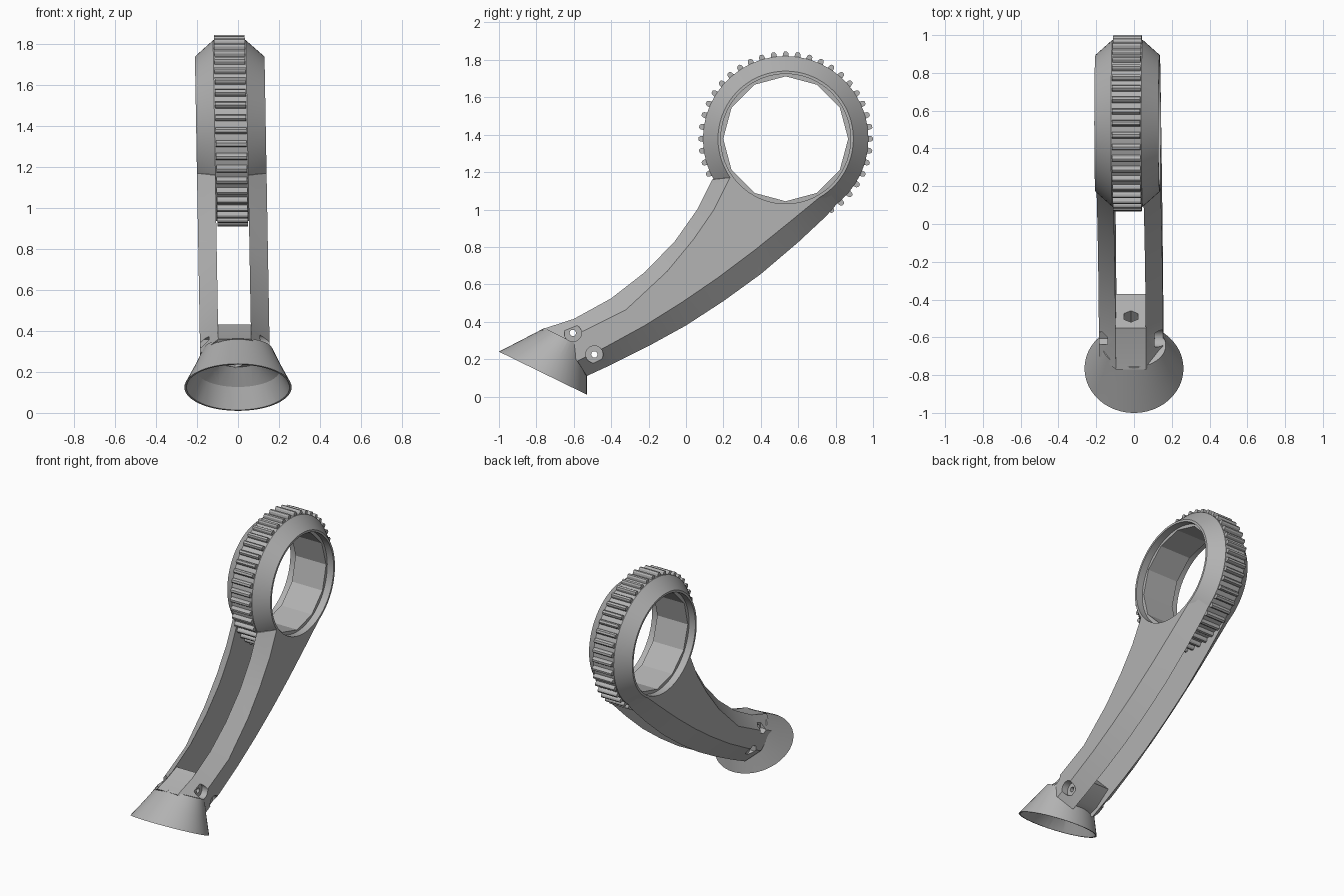
import bpy, bmesh
from math import cos, sin, pi, radians
from mathutils import Vector, Matrix

cube = bpy.data.objects.get("Cube")
if cube:
    bpy.data.objects.remove(cube, do_unlink=True)

GREY = (0.45, 0.45, 0.45, 1)
mat = bpy.data.materials.new("plain grey")
mat.use_nodes = True
mat.diffuse_color = GREY
mat.node_tree.nodes["Principled BSDF"].inputs["Base Color"].default_value = GREY

HUB = Vector((0, 0.533, 1.378))       # ring centre
FOOT = Vector((0, -0.765, 0.125))     # flare rim centre
SLOT, WIDE = 0.08, 0.17               # half widths of slot and body


def finish(name, bm, lean=True):
    """Turn a bmesh into an object, leaning it slightly sideways with height."""
    if lean:
        for v in bm.verts:
            v.co.x -= 0.01 + 0.0175 * v.co.z
    bmesh.ops.recalc_face_normals(bm, faces=bm.faces)
    me = bpy.data.meshes.new(name)
    bm.to_mesh(me)
    bm.free()
    me.materials.append(mat)
    ob = bpy.data.objects.new(name, me)
    bpy.context.collection.objects.link(ob)
    return ob


def loft(bm, rings, closed=False):
    """Skin a list of equal point loops, capped unless closed on itself."""
    rows = [[bm.verts.new(p) for p in r] for r in rings]
    pairs = list(zip(rows, rows[1:])) + ([(rows[-1], rows[0])] if closed else [])
    for a, b in pairs:
        for i in range(len(a)):
            j = (i + 1) % len(a)
            bm.faces.new((a[i], a[j], b[j], b[i]))
    if not closed:
        bm.faces.new(rows[0][::-1])
        bm.faces.new(rows[-1])


def hoop(name, profile, n):
    """Revolve a closed (x, radius) profile about the hub axis."""
    bm = bmesh.new()
    loft(bm, [[HUB + Vector((x, r * cos(2 * pi * i / n), r * sin(2 * pi * i / n)))
               for i in range(n)] for x, r in profile], closed=True)
    return finish(name, bm)


def rod(name, a, b, r, n=32):
    """Cylinder or prism between two points."""
    a, b = Vector(a), Vector(b)
    d = b - a
    bm = bmesh.new()
    m = Matrix.Translation((a + b) / 2) @ d.to_track_quat('Z', 'Y').to_matrix().to_4x4()
    bmesh.ops.create_cone(bm, cap_ends=True, segments=n, radius1=r, radius2=r,
                          depth=d.length, matrix=m)
    return finish(name, bm)


def flare(name, sections, n=48):
    """Tapered oval; sections are (height, shift, x radius, y radius)."""
    up = Vector((0, 0.44, 0.9)).normalized()
    side = Vector((0, 0.9, -0.44)).normalized()
    bm = bmesh.new()
    loft(bm, [[FOOT + up * h + side * (s + ry * cos(2 * pi * i / n))
               + Vector((rx * sin(2 * pi * i / n), 0, 0)) for i in range(n)]
              for h, s, rx, ry in sections])
    return finish(name, bm, lean=False)


def cut(ob, cutters):
    bpy.context.view_layer.objects.active = ob
    for c in cutters:
        m = ob.modifiers.new("cut", 'BOOLEAN')
        m.operation, m.solver, m.object = 'DIFFERENCE', 'EXACT', c
        bpy.ops.object.modifier_apply(modifier=m.name)


# Ring with sloped shoulders and a twelve-sided lining
half = [(SLOT, 0.442), (WIDE, 0.362), (WIDE, 0.347)]
ring = hoop("ring", half + [(-x, r) for x, r in reversed(half)], 72)
lining = hoop("ring_lining", [(0.12, 0.36), (0.12, 0.334), (-0.12, 0.334), (-0.12, 0.36)], 12)

# Grip teeth around the rim
bm = bmesh.new()
TEETH = 44
for k in range(TEETH):
    t = 2 * pi * k / TEETH + pi / 2
    out, along = Vector((0, cos(t), sin(t))), Vector((0, -sin(t), cos(t)))
    shape = [(0.43, -0.018), (0.458, -0.014), (0.467, -0.007),
             (0.467, 0.007), (0.458, 0.014), (0.43, 0.018)]
    loft(bm, [[HUB + out * r + along * w + Vector((x, 0, 0)) for r, w in shape]
              for x in (-0.075, 0.075)])
teeth = finish("grip_teeth", bm)

# Curved arm cheeks: wide outline by the slot, narrow outline on the outside
outer = [(0.14, 1.16), (0.06, 1.0), (-0.06, 0.83), (-0.22, 0.665), (-0.4, 0.525),
         (-0.6, 0.415), (-0.77, 0.36),
         (-0.53, 0.11), (-0.4, 0.17), (-0.2, 0.27), (0, 0.38), (0.2, 0.51),
         (0.4, 0.655), (0.6, 0.825), (0.75, 0.965), (0.85, 1.08), (0.5, 1.3)]
inner = [(0.235, 1.17), (0.15, 1.0), (0.04, 0.84), (-0.1, 0.67), (-0.32, 0.465),
         (-0.55, 0.35), (-0.7, 0.29),
         (-0.58, 0.19), (-0.43, 0.265), (-0.22, 0.38), (-0.02, 0.505), (0.17, 0.635),
         (0.37, 0.785), (0.55, 0.93), (0.69, 1.045), (0.79, 1.13), (0.5, 1.3)]
cheeks = []
for label, s in (("left", 1), ("right", -1)):
    bm = bmesh.new()
    loft(bm, [[(s * SLOT, y, z) for y, z in outer], [(s * WIDE, y, z) for y, z in inner]])
    cheeks.append(finish(label + "_arm_cheek", bm))

# Solid block joining the cheeks at the foot
side = [(-0.77, 0.36), (-0.66, 0.39), (-0.55, 0.432), (-0.37, 0.25), (-0.49, 0.16), (-0.62, 0.12)]
bm = bmesh.new()
loft(bm, [[(x, y, z) for y, z in side] for x in (-SLOT - 0.001, SLOT + 0.001)])
block = finish("foot_block", bm)

# Flared foot
foot = flare("flared_foot", [(0, 0, 0.262, 0.262), (0.11, 0.014, 0.213, 0.194),
                             (0.22, 0.028, 0.168, 0.127)])

# Cutters: ring bore, foot hollow, long bolt bore and two cross screws
bore = rod("bore_cutter", HUB - Vector((0.4, 0, 0)), HUB + Vector((0.4, 0, 0)), 0.35, 72)
hollow = flare("hollow_cutter", [(-0.02, 0, 0.262, 0.262), (0, 0, 0.252, 0.252),
                                 (0.1, 0.013, 0.204, 0.188), (0.17, 0.022, 0.11, 0.1)])
bolt = rod("bolt_cutter", (0, -0.72, 0.14), (0, -0.4, 0.46), 0.043, 6)
screws = []
for y, z in ((-0.605, 0.34), (-0.49, 0.225)):
    screws += [rod("screw_cutter", (-0.4, y, z), (0.4, y, z), 0.017, 12),
               rod("head_cutter", (0.125, y, z), (0.4, y, z), 0.046),
               rod("nut_cutter", (-0.4, y, z), (-0.125, y, z), 0.038, 6)]
for c in cheeks:
    cut(c, [bore, hollow] + screws)
cut(block, [hollow, bolt] + screws)
cut(foot, [hollow, bolt] + screws)
for c in [bore, hollow, bolt] + screws:
    bpy.data.objects.remove(c, do_unlink=True)

# Smooth the curves, keep the edges
bpy.ops.object.select_all(action='DESELECT')
for ob in [ring, lining, teeth, block, foot] + cheeks:
    ob.select_set(True)
bpy.context.view_layer.objects.active = ring
bpy.ops.object.shade_smooth_by_angle(angle=radians(20))
